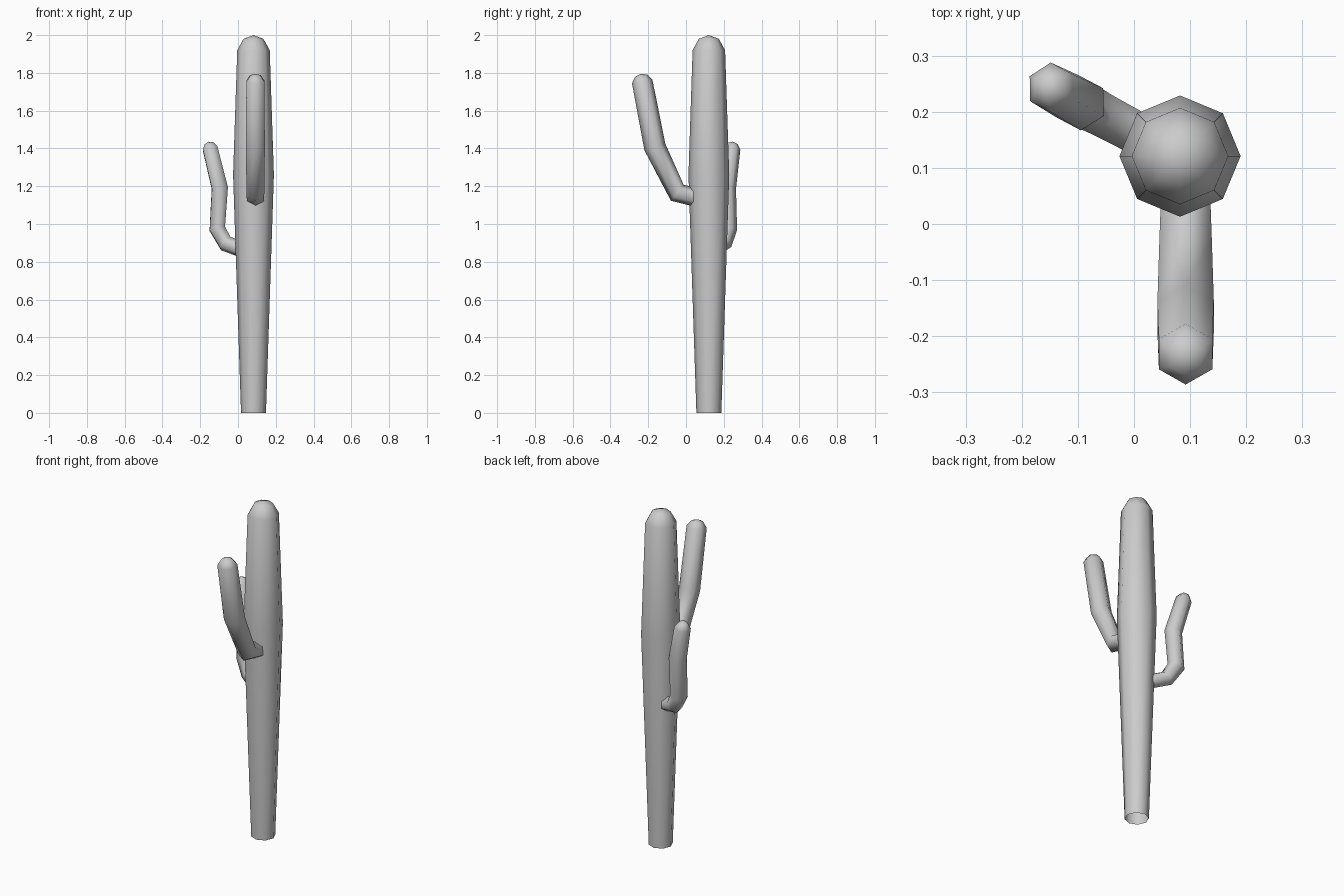
import bpy, bmesh, math
from mathutils import Vector

if "Cube" in bpy.data.objects:
    bpy.data.objects.remove(bpy.data.objects["Cube"])

CX, CY = 0.082, 0.121  # trunk axis


def skin(name, rings, apex):
    """Bridge rings of points into a tube, open at the start, closed at the apex."""
    bm = bmesh.new()
    loops = [[bm.verts.new(p) for p in ring] for ring in rings]
    n = len(loops[0])
    for a, b in zip(loops, loops[1:]):
        for i in range(n):
            j = (i + 1) % n
            bm.faces.new((a[i], a[j], b[j], b[i]))
    tip = bm.verts.new(apex)
    for i in range(n):
        bm.faces.new((loops[-1][i], loops[-1][(i + 1) % n], tip))
    bmesh.ops.recalc_face_normals(bm, faces=bm.faces)
    for f in bm.faces:
        f.smooth = True
    mesh = bpy.data.meshes.new(name)
    bm.to_mesh(mesh)
    bm.free()
    obj = bpy.data.objects.new(name, mesh)
    bpy.context.collection.objects.link(obj)
    return obj


def ring(center, u, v, r, sides):
    return [center + r * (math.cos(a) * u + math.sin(a) * v)
            for a in (2 * math.pi * i / sides for i in range(sides))]


def arm(name, origin, angle, path, cap):
    """Six-sided arm bending in a vertical plane; path = (distance out, z, radius)."""
    d = Vector((math.cos(angle), math.sin(angle), 0))
    up = Vector((0, 0, 1))
    side = d.cross(up)
    pts = [Vector(origin) + d * s + up * z for s, z, r in path]
    dirs = [(b - a).normalized() for a, b in zip(pts, pts[1:])]
    rings = []
    for i, p in enumerate(pts):
        t = (dirs[max(i - 1, 0)] + dirs[min(i, len(dirs) - 1)]).normalized()
        rings.append(ring(p, side.cross(t), side, path[i][2], 6))
    # rounded tip
    t, r = dirs[-1], path[-1][2]
    rings.append(ring(pts[-1] + t * cap * 0.74, side.cross(t), side, r * 0.6, 6))
    return skin(name, rings, pts[-1] + t * cap)


# Trunk: eight-sided, swelling at mid height, domed top
profile = [(0, 0.066), (1.26, 0.108), (1.92, 0.086), (1.98, 0.053)]
X, Y = Vector((1, 0, 0)), Vector((0, 1, 0))
skin("trunk", [ring(Vector((CX, CY, z)), X, Y, r, 8) for z, r in profile],
     (CX, CY, 2.0))

# Large arm towards the front
arm("front_arm", (0.092, CY, 0), -math.pi / 2,
    [(0.06, 1.14, 0.05), (0.167, 1.165, 0.054), (0.286, 1.408, 0.058),
     (0.353, 1.755, 0.055)], 0.041)

# Small arm towards the back left
arm("back_arm", (CX, CY, 0), math.radians(152),
    [(0.06, 0.862, 0.043), (0.166, 0.896, 0.045), (0.217, 0.975, 0.048),
     (0.202, 1.19, 0.049), (0.26, 1.40, 0.045)], 0.037)
